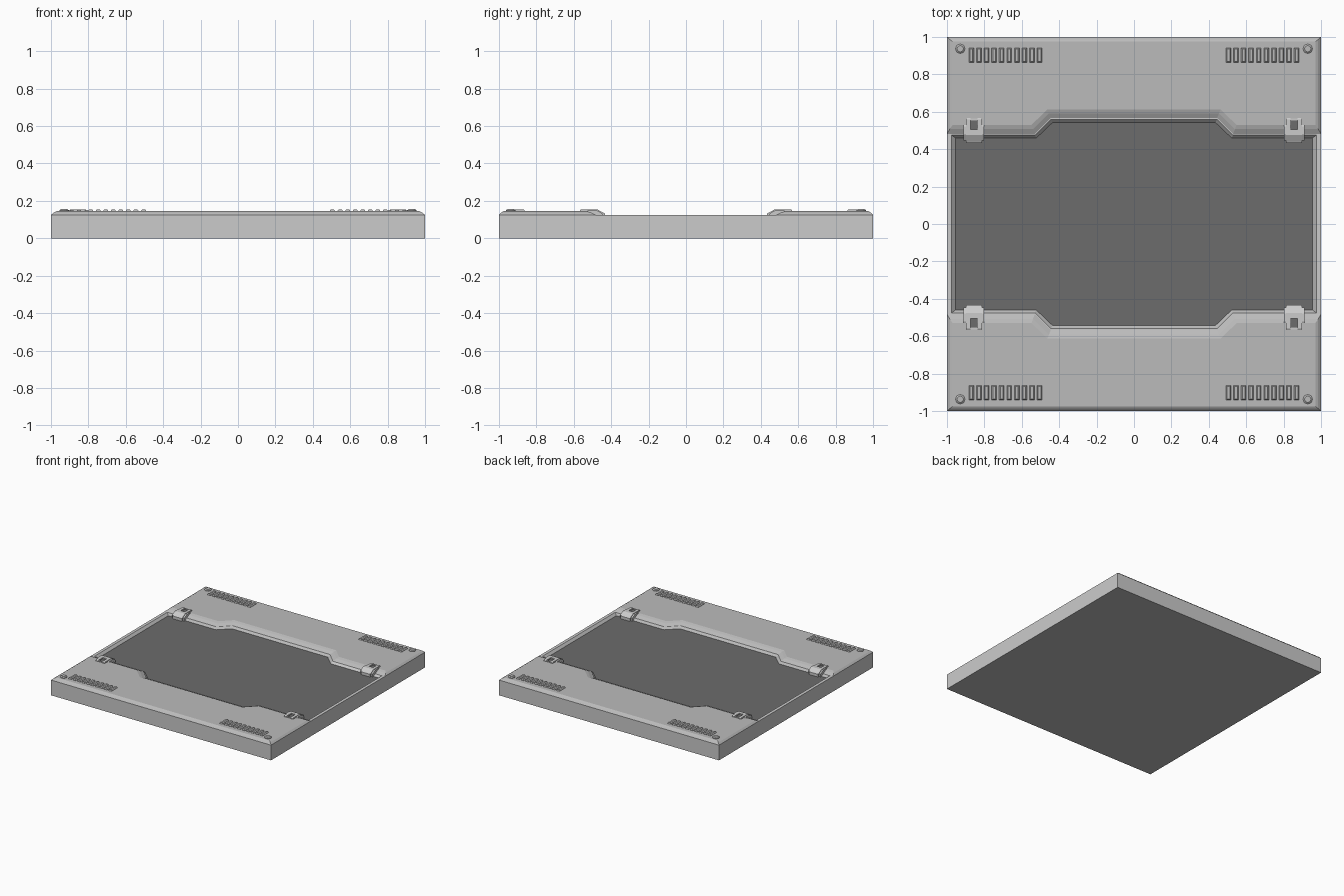
import bpy, bmesh, math
from mathutils import Matrix

if "Cube" in bpy.data.objects:
    bpy.data.objects.remove(bpy.data.objects["Cube"])


def grey(name, v):
    m = bpy.data.materials.new(name)
    m.diffuse_color = (v, v, v, 1)
    m.use_nodes = True
    m.node_tree.nodes["Principled BSDF"].inputs["Base Color"].default_value = m.diffuse_color
    return m


BODY = grey("body_grey", .66)
DECK = grey("deck_grey", .5)
DARK = grey("dark_grey", .15)
TRIM = grey("trim_grey", .58)


def finish(bm, name, mat, axes=(False, False)):
    bmesh.ops.recalc_face_normals(bm, faces=bm.faces[:])
    me = bpy.data.meshes.new(name)
    bm.to_mesh(me)
    bm.free()
    me.materials.append(mat)
    ob = bpy.data.objects.new(name, me)
    bpy.context.collection.objects.link(ob)
    if any(axes):
        m = ob.modifiers.new("mirror", 'MIRROR')
        m.use_axis = (axes[0], axes[1], False)
        m.use_mirror_merge = False
    return ob


def loft(bm, rings):
    """Join closed rings of 3D points and cap both ends."""
    vs = [[bm.verts.new(p) for p in r] for r in rings]
    n = len(vs[0])
    for a, b in zip(vs, vs[1:]):
        for i in range(n):
            j = (i + 1) % n
            bm.faces.new((a[i], a[j], b[j], b[i]))
    bm.faces.new(vs[0][::-1])
    bm.faces.new(vs[-1])


def extrude_x(bm, profile, x0, x1):
    loft(bm, [[(x, y, z) for y, z in profile] for x in (x0, x1)])


def outline(xs, yside, ymid, z):
    """Twelve-point recess outline, wider in the middle."""
    half = [(xs[0], yside), (xs[1], yside), (xs[2], ymid),
            (-xs[2], ymid), (-xs[1], yside), (-xs[0], yside)]
    return [(x, y, z) for x, y in half + [(-x, -y) for x, y in half]]


# Base slab with the shallow recess; its floor is dark
bm = bmesh.new()
loft(bm, [outline((1, .525, .44), 1, 1, 0),
          outline((1, .525, .44), 1, 1, .125),
          outline((.975, .53, .445), .475, .56, .125),
          outline((.955, .522, .435), .46, .543, .108)])
bm.faces.ensure_lookup_table()
bm.faces[-1].material_index = 1
for f in bm.faces[25:-1]:
    f.material_index = 2
slab = finish(bm, "base_slab", BODY)
slab.data.materials.append(DARK)
slab.data.materials.append(DECK)


# Raised decks with chamfered rims at both ends
def deck_ring(x, yo, xs, ys, ym, z):
    half = [(x, yo), (x, ys), (xs, ys), (xs - .085, ym)]
    return [(a, b, z) for a, b in half] + [(-a, b, z) for a, b in half[::-1]]


bm = bmesh.new()
loft(bm, [deck_ring(1, 1, .53, .482, .567, .1249),
          deck_ring(.985, .987, .54, .507, .592, .138),
          deck_ring(.97, .975, .548, .53, .613, .145)])
finish(bm, "raised_deck", DECK, (False, True))

# Vent ribs in the four corners
bm = bmesh.new()
for i in range(10):
    x = .505 + i * .0405
    loft(bm, [[(x + sx * w, .902 + sy * h, z) for sx, sy in
               ((-1, -1), (1, -1), (1, 1), (-1, 1))]
              for w, h, z in ((.014, .04, .14), (.012, .038, .15), (.007, .034, .155))])
finish(bm, "vent_ribs", DECK, (True, True))

# Corner rivets
bm = bmesh.new()
for r0, r1, z0, z1 in ((.025, .025, .14, .15), (.025, .017, .15, .156)):
    bmesh.ops.create_cone(bm, cap_ends=True, segments=16, radius1=r0, radius2=r1,
                          depth=z1 - z0,
                          matrix=Matrix.Translation((.929, .937, (z0 + z1) / 2)))
finish(bm, "corner_rivets", DECK, (True, True))

# Clips hooked over the recess edge: side rails, slotted centre, shoulders
bm = bmesh.new()
rail = [(.568, .12), (.568, .15), (.56, .155), (.475, .155), (.445, .138),
        (.433, .132), (.433, .109)]
centre = [(.565, .12), (.565, .152), (.555, .152), (.555, .14), (.505, .14),
          (.505, .155), (.475, .155), (.445, .138), (.433, .132), (.433, .109)]
shoulder = [(.53, .115), (.53, .146), (.52, .151), (.478, .151), (.447, .132), (.447, .109)]
cx = .856
extrude_x(bm, rail, cx - .042, cx - .018)
extrude_x(bm, rail, cx + .018, cx + .042)
extrude_x(bm, centre, cx - .018, cx + .018)
extrude_x(bm, shoulder, cx - .055, cx - .042)
extrude_x(bm, shoulder, cx + .042, cx + .055)
finish(bm, "edge_clips", TRIM, (True, True))

# Dark pads at the bottom of the clip slots
bm = bmesh.new()
extrude_x(bm, [(.506, .139), (.554, .139), (.554, .146), (.506, .146)], cx - .0175, cx + .0175)
finish(bm, "clip_slot_pads", DARK, (True, True))
